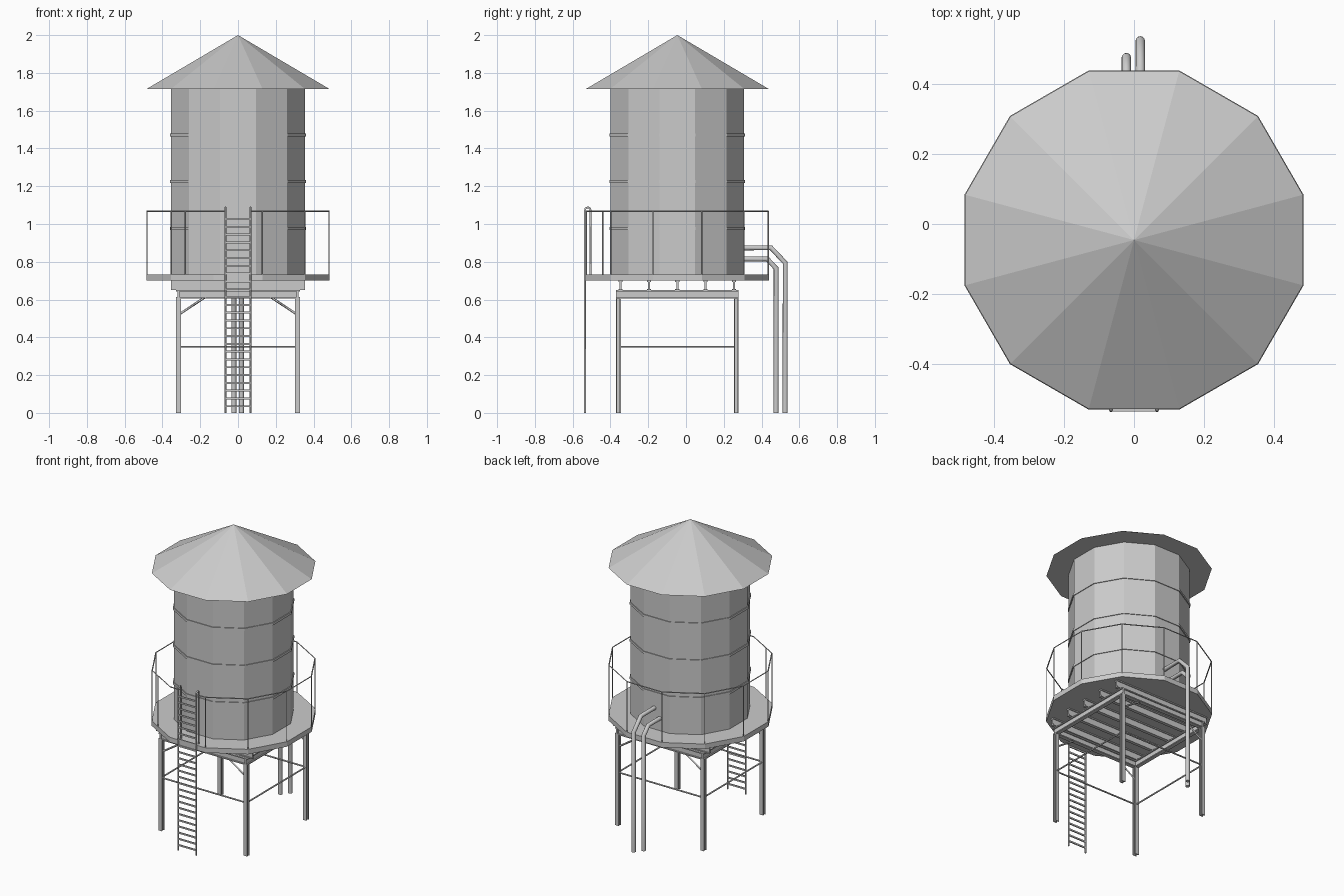
import bpy, math
from mathutils import Vector

cube = bpy.data.objects.get("Cube")
if cube:
    bpy.data.objects.remove(cube)

CY = -0.046                      # tower axis in y
SIDES = 12
CORNER = 1 / math.cos(math.pi / SIDES)

steel = bpy.data.materials.new("grey_steel")
steel.use_nodes = True
GREY = (0.6, 0.6, 0.6, 1)
steel.diffuse_color = GREY
steel.node_tree.nodes["Principled BSDF"].inputs["Base Color"].default_value = GREY


def finish(obj, name):
    obj.name = name
    obj.data.materials.append(steel)
    return obj


def prism(name, apothem, z0, z1, top=None):
    """Twelve-sided drum or cone with flat sides facing the axes."""
    r = apothem * CORNER
    bpy.ops.mesh.primitive_cone_add(
        vertices=SIDES, radius1=r, radius2=r if top is None else top,
        depth=z1 - z0, location=(0, CY, (z0 + z1) / 2),
        rotation=(0, 0, math.pi / SIDES))
    return finish(bpy.context.object, name)


def box(name, center, size):
    bpy.ops.mesh.primitive_cube_add(size=1, location=center)
    bpy.context.object.scale = size
    return finish(bpy.context.object, name)


def tube(name, points, radius, sides=4, cyclic=False):
    """Bar or pipe swept along a list of points."""
    curve = bpy.data.curves.new(name, "CURVE")
    curve.dimensions = "3D"
    curve.bevel_depth = radius
    curve.bevel_resolution = max(0, sides // 2 - 2)
    curve.use_fill_caps = True
    spline = curve.splines.new("POLY")
    spline.points.add(len(points) - 1)
    for p, co in zip(spline.points, points):
        p.co = (*co, 1)
    spline.use_cyclic_u = cyclic
    obj = bpy.data.objects.new(name, curve)
    bpy.context.collection.objects.link(obj)
    return finish(obj, name)


def i_beam(name, start, end, width, height, web, flange):
    """I-section beam extruded from start to end, height along z if level."""
    w, h, t, f = width / 2, height / 2, web / 2, height / 2 - flange
    half = [(w, -h), (w, -f), (t, -f), (t, f), (w, f), (w, h)]
    profile = half + [(-x, y) for x, y in reversed(half)]
    a, b = Vector(start), Vector(end)
    d = (b - a).normalized()
    up = Vector((0, 0, 1)) if abs(d.z) < 0.5 else Vector((0, 1, 0))
    side = d.cross(up)
    n = len(profile)
    verts = [e + side * x + up * y for e in (a, b) for x, y in profile]
    faces = [(i, (i + 1) % n, n + (i + 1) % n, n + i) for i in range(n)]
    faces += [tuple(reversed(range(n))), tuple(range(n, 2 * n))]
    mesh = bpy.data.meshes.new(name)
    mesh.from_pydata(verts, [], faces)
    obj = bpy.data.objects.new(name, mesh)
    bpy.context.collection.objects.link(obj)
    return finish(obj, name)


# Tank, roof and hoops
prism("tank", 0.354, 0.73, 1.72)
prism("roof", 0.484, 1.715, 2.0, top=0)
for z in (0.975, 1.224, 1.47):
    prism("tank_hoop", 0.359, z - 0.008, z + 0.008)

# Platform on five joists
prism("platform", 0.485, 0.70, 0.733)
for k in range(-2, 3):
    y = CY + k * 0.15
    i_beam("joist", (-0.354, y, 0.675), (0.354, y, 0.675), 0.022, 0.05, 0.01, 0.007)

# Legs, top frame, tie rods and knee braces
LX, LY = 0.314, 0.312
for sx in (-1, 1):
    x = sx * LX
    i_beam("side_frame_beam", (x, CY - LY - 0.013, 0.628), (x, CY + LY + 0.013, 0.628),
           0.026, 0.045, 0.01, 0.007)
    tube("side_tie_rod", [(x, CY - LY, 0.35), (x, CY + LY, 0.35)], 0.005, 6)
    for sy in (-1, 1):
        y = CY + sy * LY
        i_beam("leg", (x, y, 0), (x, y, 0.61), 0.026, 0.026, 0.01, 0.007)
        tube("knee_brace", [(x, y, 0.52), (sx * 0.17, y, 0.615)], 0.006)
for sy in (-1, 1):
    y = CY + sy * LY
    i_beam("cross_frame_beam", (-LX, y, 0.628), (LX, y, 0.628), 0.026, 0.045, 0.01, 0.007)
    tube("cross_tie_rod", [(-LX, y, 0.35), (LX, y, 0.35)], 0.005, 6)

# Railing with an opening for the ladder
RAIL = 0.482
corners = []
for k in range(SIDES):
    a = math.radians(-75 + 30 * k)
    corners.append((RAIL * CORNER * math.cos(a), CY + RAIL * CORNER * math.sin(a)))
front = CY - RAIL
path = [(0.065, front)] + corners + [(-0.065, front)]
tube("top_rail", [(x, y, 1.068) for x, y in path], 0.004)
side_post = Vector(corners[-1]).lerp(Vector(corners[-2]), 0.67)
for x, y in corners[:-1] + [tuple(side_post)]:
    tube("rail_post", [(x, y, 0.72), (x, y, 1.068)], 0.0035)

# Ladder whose side rails loop over onto the platform
LADDER_Y = -0.534
for sx in (-1, 1):
    x = sx * 0.066
    arch = [(x, LADDER_Y + 0.014 - 0.014 * math.cos(t * math.pi / 6),
             1.074 + 0.014 * math.sin(t * math.pi / 6)) for t in range(7)]
    tube("ladder_rail", [(x, LADDER_Y, 0)] + arch + [(x, LADDER_Y + 0.028, 0.72)], 0.0055, 6)
for k in range(25):
    box("ladder_rung", (0, LADDER_Y, 0.035 + k * 0.0413), (0.13, 0.007, 0.01))

# Rear pipes
pipes = {
    "outer_pipe": (0.018, [(0.28, 0.874), (0.45, 0.874), (0.525, 0.795), (0.525, 0)]),
    "inner_pipe": (-0.022, [(0.28, 0.815), (0.43, 0.815), (0.477, 0.765), (0.477, 0)]),
}
for name, (x, pts) in pipes.items():
    pipe = tube(name, [(x, y, z) for y, z in pts], 0.0135, 12)
    for spline in pipe.data.splines:
        spline.use_smooth = True
